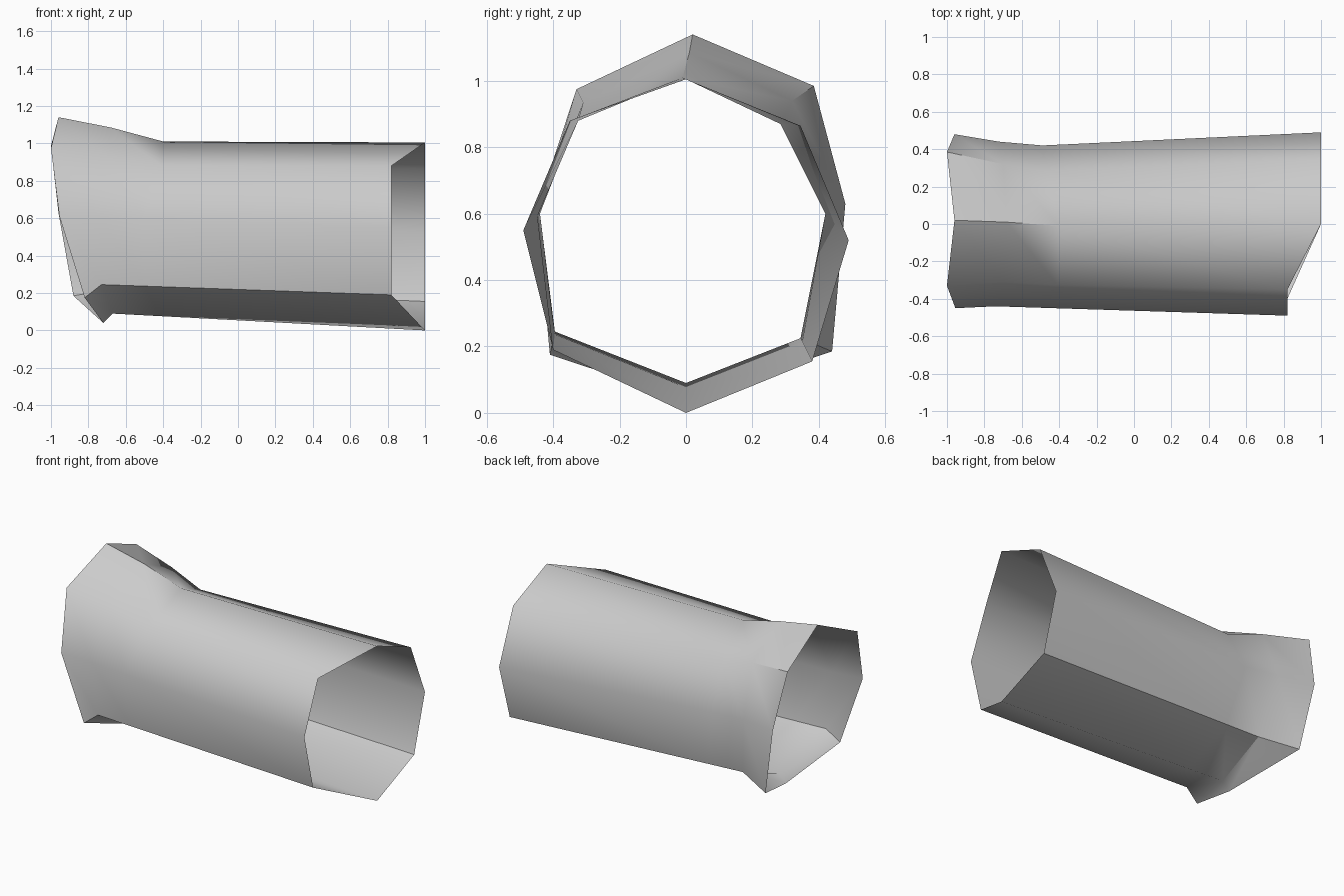
import bpy
import bmesh
import math
from mathutils import Vector

# Remove only the default object
default_object = bpy.data.objects.get("Cube")
if default_object:
    bpy.data.objects.remove(default_object, do_unlink=True)

# Eight lengthwise ridges of the tube, listed from the flared end to the cut end
ridges = {
    "top": [(-.96, .02, 1.14), (-.68, .01, 1.085), (-.4, -.01, 1.01), (1, 0, 1.005)],
    "top_front": [(-1, -.33, .975), (-.7, -.31, .935), (-.41, -.325, .88), (.82, -.35, .88)],
    "front": [(-.955, -.45, .61), (-.74, -.44, .6), (.82, -.49, .55)],
    "bottom_front": [(-.82, -.41, .175), (-.73, -.395, .245), (.82, -.4, .19)],
    "bottom": [(-.72, 0, .04), (-.67, 0, .09), (1, 0, 0)],
    "bottom_back": [(-.88, .44, .185), (-.65, .345, .225), (1, .38, .155)],
    "back": [(-.96, .48, .63), (-.72, .44, .62), (-.49, .42, .6), (1, .49, .52)],
    "top_back": [(-1, .385, .985), (-.7, .32, .94), (-.47, .285, .87), (1, .345, .865)],
}


def full_ridge(points):
    """Give straight ridges the extra ring point that the bent ridges have."""
    path = [Vector(p) for p in points]
    if len(path) == 3:
        path.insert(2, path[1].lerp(path[2], .15))
    return path


def flat_material(name, colour):
    material = bpy.data.materials.new(name)
    material.use_nodes = True
    material.diffuse_color = colour
    shader = next(n for n in material.node_tree.nodes if n.type == "BSDF_PRINCIPLED")
    shader.inputs["Base Color"].default_value = colour
    return material


# Open thin-walled tube, two triangles per panel between neighbouring ridges
bm = bmesh.new()
columns = [[bm.verts.new(p) for p in full_ridge(points)] for points in ridges.values()]
for index, column in enumerate(columns):
    neighbour = columns[(index + 1) % len(columns)]
    for ring in range(len(column) - 1):
        corner, ahead = column[ring], column[ring + 1]
        beside, opposite = neighbour[ring], neighbour[ring + 1]
        bm.faces.new((corner, opposite, ahead))
        bm.faces.new((corner, beside, opposite))

mesh = bpy.data.meshes.new("tube_shell")
bm.to_mesh(mesh)
bm.free()
tube = bpy.data.objects.new("tube_shell", mesh)
bpy.context.collection.objects.link(tube)
mesh.materials.append(flat_material("light grey", (.6, .6, .6, 1)))

# Blend shallow ridges and keep the steep ones crisp
bpy.ops.object.select_all(action="DESELECT")
tube.select_set(True)
bpy.context.view_layer.objects.active = tube
bpy.ops.object.shade_smooth_by_angle(angle=math.radians(46))
